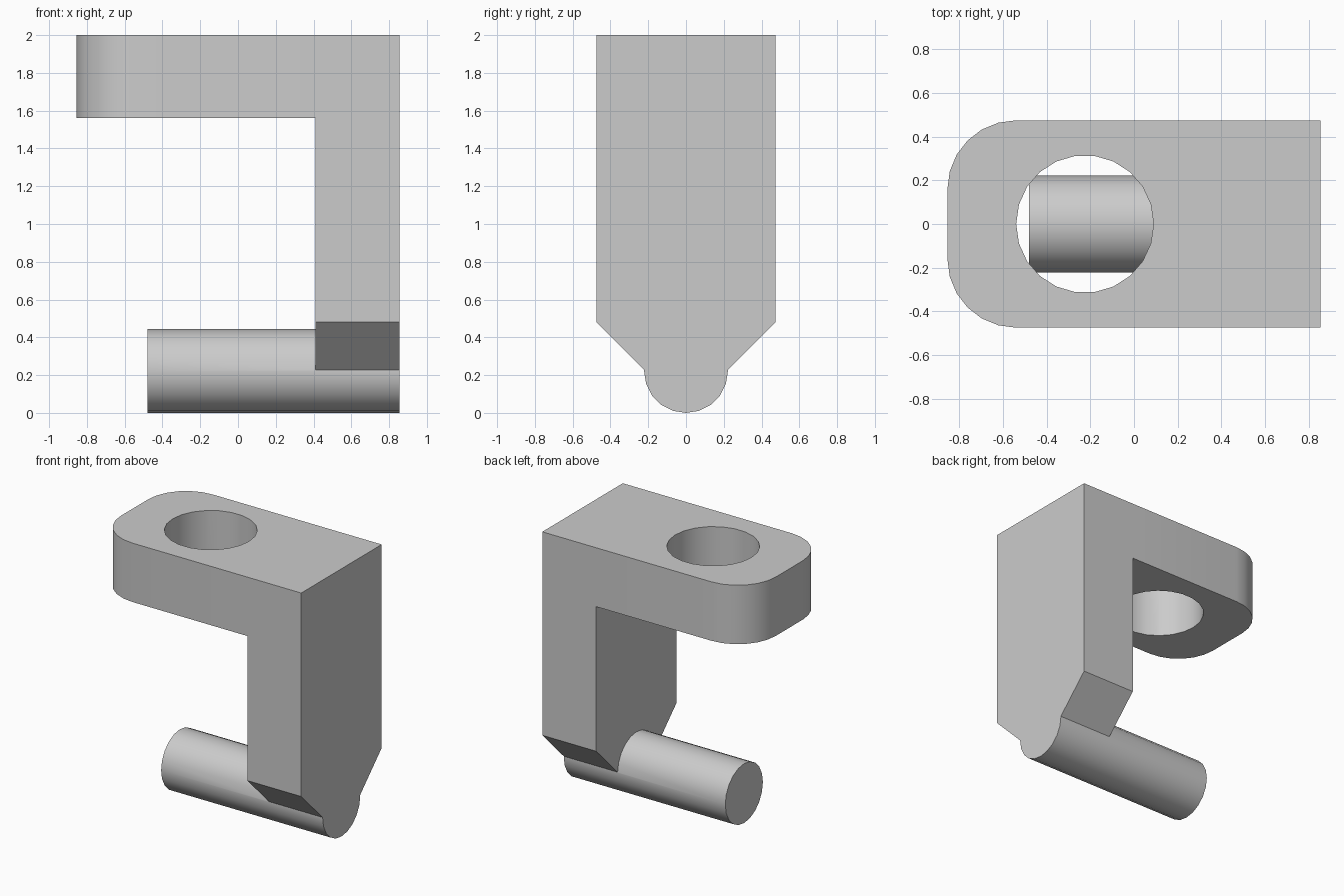
import bpy, bmesh
from math import pi, sin, cos, radians
from mathutils import Vector

if "Cube" in bpy.data.objects:
    bpy.data.objects.remove(bpy.data.objects["Cube"], do_unlink=True)

grey = bpy.data.materials.new("plain_grey")
grey.use_nodes = True
grey.diffuse_color = (0.6, 0.6, 0.6, 1)
grey.node_tree.nodes["Principled BSDF"].inputs["Base Color"].default_value = grey.diffuse_color

END = 0.855      # half length of the bracket
HALF = 0.475     # half width
ROD = 0.222      # rod radius


def arc(cx, cy, r, start, sweep, steps):
    """Points along an arc, both ends included."""
    return [(cx + r * cos(start + sweep * i / steps),
             cy + r * sin(start + sweep * i / steps)) for i in range(steps + 1)]


def prism(name, outline, place, travel):
    """Extrude a flat outline, placed in space by a function."""
    bm = bmesh.new()
    face = bm.faces.new([bm.verts.new(place(a, b)) for a, b in outline])
    new = bmesh.ops.extrude_face_region(bm, geom=[face], use_keep_orig=True)["geom"]
    bmesh.ops.translate(bm, vec=Vector(travel),
                        verts=[v for v in new if isinstance(v, bmesh.types.BMVert)])
    bmesh.ops.recalc_face_normals(bm, faces=bm.faces)
    mesh = bpy.data.meshes.new(name)
    bm.to_mesh(mesh)
    bm.free()
    mesh.materials.append(grey)
    obj = bpy.data.objects.new(name, mesh)
    bpy.context.collection.objects.link(obj)
    return obj


def combine(target, other, operation):
    """Apply a boolean and discard the second part."""
    bpy.context.view_layer.objects.active = target
    mod = target.modifiers.new(operation, "BOOLEAN")
    mod.operation, mod.solver, mod.object = operation, "EXACT", other
    bpy.ops.object.modifier_apply(modifier=mod.name)
    bpy.data.objects.remove(other, do_unlink=True)


# Horizontal arm with two rounded corners
r = 0.315
outline = [(END, -HALF), (END, HALF)]
outline += arc(r - END, HALF - r, r, pi / 2, pi / 2, 6)
outline += arc(r - END, r - HALF, r, pi, pi / 2, 6)
bracket = prism("bracket", outline, lambda a, b: (a, b, 1.56), (0, 0, 0.44))

# Upright column with a tapered foot
outline = [(-HALF, 2), (-HALF, 0.48), (-0.215, 0.22),
           (0.215, 0.22), (HALF, 0.48), (HALF, 2)]
column = prism("column", outline, lambda a, b: (0.41, a, b), (END - 0.41, 0, 0))
combine(bracket, column, "UNION")

# Round rod along the foot
rod = prism("rod", arc(0, ROD, ROD, 0, 2 * pi, 20)[:-1],
            lambda a, b: (-0.48, a, b), (END + 0.48, 0, 0))
combine(bracket, rod, "UNION")

# Round hole through the arm
hole = prism("hole_cutter", arc(-0.225, 0, 0.315, 0, 2 * pi, 22)[:-1],
             lambda a, b: (a, b, 1.4), (0, 0, 0.8))
hole.hide_render = True
combine(bracket, hole, "DIFFERENCE")

# Smooth the curved walls, keep the edges crisp
bpy.ops.object.select_all(action="DESELECT")
bracket.select_set(True)
bpy.context.view_layer.objects.active = bracket
bpy.ops.object.shade_smooth_by_angle(angle=radians(30))
